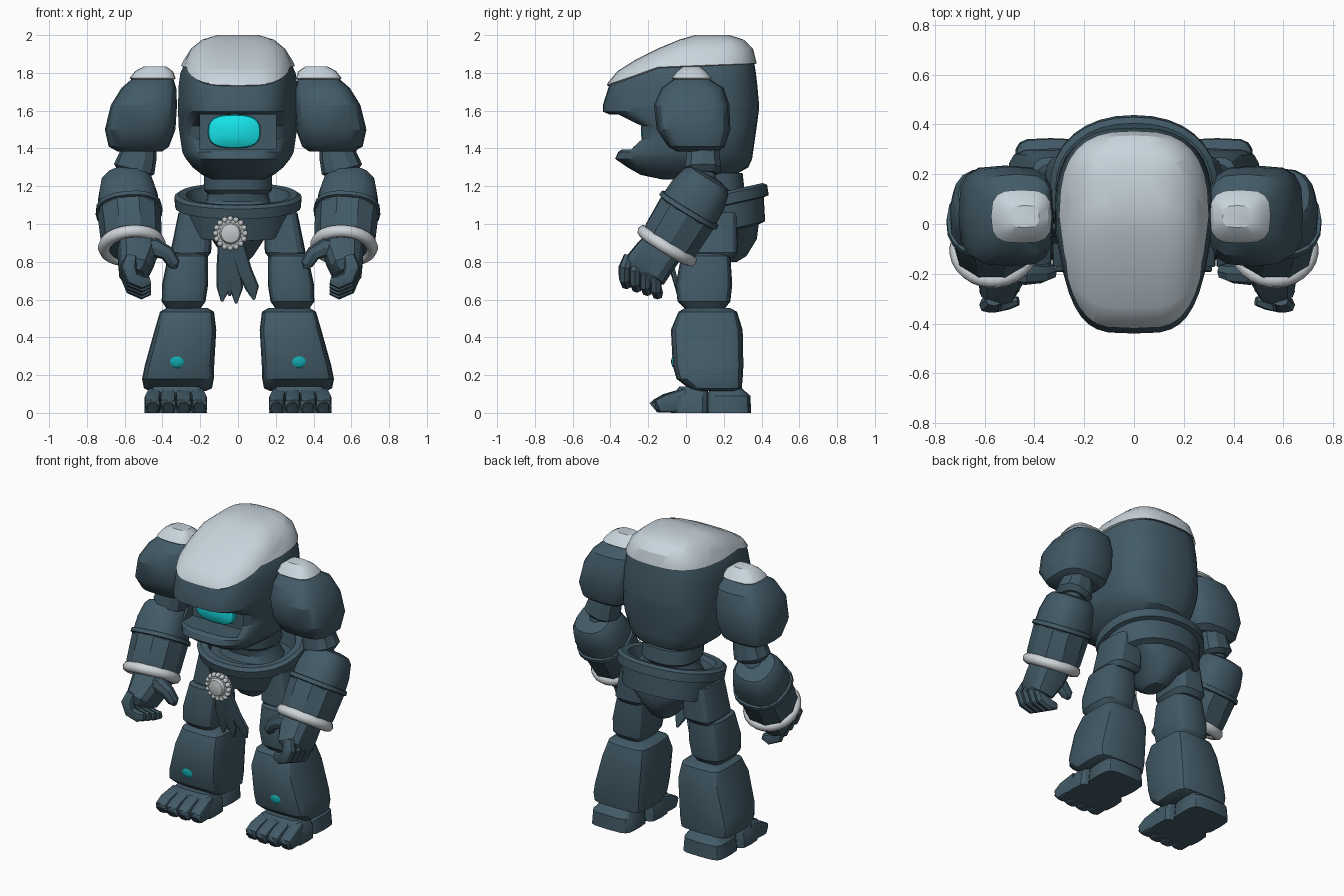
import bpy, bmesh, math
from mathutils import Vector, Matrix

if "Cube" in bpy.data.objects:
    bpy.data.objects.remove(bpy.data.objects["Cube"])


def material(name, rgb):
    m = bpy.data.materials.new(name)
    m.diffuse_color = (*rgb, 1)
    m.use_nodes = True
    m.node_tree.nodes["Principled BSDF"].inputs["Base Color"].default_value = m.diffuse_color
    return m


STONE = material("slate stone", (0.054, 0.102, 0.134))
SNOW = material("snow white", (0.58, 0.66, 0.72))
FUR = material("pale trim", (0.62, 0.66, 0.69))
SILVER = material("silver", (0.54, 0.57, 0.58))
GLOW = material("eye cyan", (0.008, 0.76, 0.80))
GEM = material("gem teal", (0.006, 0.38, 0.41))


def smooth(ob, angle=30):
    bpy.ops.object.select_all(action='DESELECT')
    ob.select_set(True)
    bpy.context.view_layer.objects.active = ob
    bpy.ops.object.shade_smooth_by_angle(angle=math.radians(angle))


def loft(name, rings, mat=STONE, n=16, e=2.0, s=1, path=False, close=False, taper=0, front_e=None, snow=()):
    """Skin superellipse rings (x, y, z, half_x, half_y); s mirrors, path turns rings along the line."""
    bm = bmesh.new()
    pts = [Vector(r[:3]) for r in rings]
    loops = []
    for i, r in enumerate(rings):
        u, v = Vector((0, 1, 0)), Vector((1, 0, 0))
        if path:
            t = (pts[min(i + 1, len(pts) - 1)] - pts[max(i - 1, 0)]).normalized()
            ref = Vector((1, 0, 0)) if abs(t.y) > 0.9 else Vector((0, 1, 0))
            u = (ref - t * ref.dot(t)).normalized()
            v = t.cross(u)
        loop = []
        for k in range(n):
            a = 2 * math.pi * k / n
            c, d = math.cos(a), math.sin(a)
            p = 2 / (front_e if front_e and d < 0 else e)
            c = math.copysign(abs(c) ** p, c)
            d = math.copysign(abs(d) ** p, d)
            q = pts[i] + v * c * r[3] + u * d * r[4]
            q.x *= s * (1 - taper * max(0, -q.y))
            loop.append(bm.verts.new(q))
        loops.append(loop)
    pairs = list(zip(loops, loops[1:])) + ([(loops[-1], loops[0])] if close else [])
    for a, b in pairs:
        for k in range(n):
            bm.faces.new((a[k], a[(k + 1) % n], b[(k + 1) % n], b[k]))
    if not close:
        bm.faces.new(loops[0])
        bm.faces.new(loops[-1])
    bmesh.ops.recalc_face_normals(bm, faces=bm.faces)
    if snow:  # slice along planes and raise everything above the lower one as snow
        planes = [(Vector(c), Vector(d).normalized()) for c, d in snow]

        def above(f):
            return any((f.calc_center_median() - c).dot(d) > 0.001 for c, d in planes)

        for c, d in planes:
            bmesh.ops.bisect_plane(bm, geom=bm.verts[:] + bm.edges[:] + bm.faces[:], plane_co=c, plane_no=d)
        top = [f for f in bm.faces if above(f)]
        res = bmesh.ops.extrude_face_region(bm, geom=top)
        bmesh.ops.delete(bm, geom=top, context='FACES_ONLY')
        bm.normal_update()
        moved = [g for g in res['geom'] if isinstance(g, bmesh.types.BMVert)]
        for w, nrm in [(w, w.normal.copy()) for w in moved]:
            w.co += nrm * 0.012
        for f in bm.faces:
            f.material_index = int(above(f))
    me = bpy.data.meshes.new(name)
    bm.to_mesh(me)
    bm.free()
    me.materials.append(mat)
    if snow:
        me.materials.append(SNOW)
    ob = bpy.data.objects.new(name, me)
    bpy.context.collection.objects.link(ob)
    smooth(ob)
    return ob


def ball(name, loc, scale, mat, seg=12):
    bpy.ops.mesh.primitive_uv_sphere_add(segments=seg, ring_count=8, location=loc)
    ob = bpy.context.object
    ob.name, ob.scale = name, scale
    ob.data.materials.append(mat)
    smooth(ob, 50)
    return ob


# Hunched body: z, front y, back y, half width
levels = [(1.235, -.12, .14, .13), (1.26, -.24, .26, .19), (1.30, -.31, .33, .24), (1.345, -.375, .35, .278),
          (1.38, -.36, .355, .295), (1.45, -.265, .365, .305), (1.52, -.265, .375, .315), (1.595, -.44, .385, .322),
          (1.63, -.44, .387, .322), (1.74, -.405, .377, .316), (1.80, -.355, .37, .305), (1.86, -.26, .36, .278),
          (1.92, -.14, .345, .24), (1.965, -.03, .30, .185), (1.988, .05, .23, .11)]
body = loft("body", [(0, (f + b) / 2, z, w, (b - f) / 2) for z, f, b, w in levels], n=32, e=2.8, front_e=3.8,
            taper=0.55, snow=[((0, -.395, 1.735), (0, -.36, 1)), ((0, -.14, 1.825), (0, -.045, 1))])
# Visor recess
bpy.ops.mesh.primitive_cube_add(size=1, location=(0, -.36, 1.487))
cutter = bpy.context.object
cutter.scale = (.40, .34, .185)
cutter.data.materials.append(STONE)
mod = body.modifiers.new("recess", 'BOOLEAN')
mod.operation, mod.object = 'DIFFERENCE', cutter
bpy.context.view_layer.objects.active = body
bpy.ops.object.modifier_apply(modifier="recess")
bpy.data.objects.remove(cutter)
smooth(body)

# Glowing eye, a shallow rounded dome
eye = loft("eye", [(0, 0, 0, .14, .09), (0, 0, .03, .135, .085), (0, 0, .048, .09, .055), (0, 0, .053, .03, .02)],
           GLOW, n=24, e=2.8)
eye.data.transform(Matrix.Translation((-.02, -.185, 1.49)) @ Matrix.Rotation(math.pi / 2, 4, 'X'))

# Waist, pelvis and tilted belt
loft("waist", [(0, .15, 1.0, .24, .20), (0, .15, 1.12, .17, .15), (0, .14, 1.16, .16, .15),
               (0, .14, 1.18, .18, .17), (0, .13, 1.27, .18, .17)], n=20, e=2.4)
loft("pelvis", [(0, .19, .80, .05, .08), (0, .19, .83, .08, .13), (0, .185, .92, .14, .19),
                (0, .165, 1.0, .25, .22), (0, .155, 1.08, .26, .22)], n=20, e=2.4)
profile = [(-.125, -.08), (-.115, -.04), (.01, -.02), (.015, .008), (.07, .012), (.085, -.01), (.08, -.05),
           (-.08, -.10)]
belt = loft("belt", [(0, 0, z, .325 + d, .28 + d) for z, d in profile], n=32, e=2.2, close=True)
belt.data.transform(Matrix.Translation((0, .16, 1.075)) @ Matrix.Rotation(.22, 4, 'X'))

# Round buckle with a beaded rim
BX, BY, BZ = -.04, -.15, .95
disc = loft("buckle", [(0, 0, -.03, .082, .082), (0, 0, .01, .08, .08), (0, 0, .012, .058, .058),
                       (0, 0, .03, .05, .05), (0, 0, .038, .02, .02)], SILVER, n=20)
disc.data.transform(Matrix.Translation((BX, BY, BZ)) @ Matrix.Rotation(math.pi / 2, 4, 'X'))
for k in range(16):
    a = k * math.pi / 8
    ball("buckle_bead", (BX + .077 * math.cos(a), BY, BZ + .077 * math.sin(a)), (.016, .02, .016), SILVER, 8)

# Hanging cloth tails
for top, tip, low in ((-.065, -.085, .59), (-.035, -.01, .58), (-.015, .085, .60), (-.045, -.045, .62)):
    mid = (top + tip) / 2
    loft("cloth_tail", [(top, -.11, .92, .04, .014), (mid, -.07, .75, .04, .014),
                        (tip * .9, -.045, .66, .036, .012), (tip, -.03, low, .006, .006)], n=8, e=3, path=True)

for s, side in ((-1, "left"), (1, "right")):
    # Legs
    loft(side + "_hip", [(.225, .14, 1.06, .09, .13), (.25, .135, .85, .108, .14), (.255, .13, .82, .09, .12)],
         n=16, e=4, s=s)
    loft(side + "_thigh", [(.265, .11, .85, .08, .09), (.265, .105, .83, .106, .13), (.28, .095, .68, .122, .15),
                           (.288, .095, .59, .116, .14), (.288, .10, .545, .085, .10)], n=16, e=4, s=s)
    loft(side + "_shin", [(.27, .115, .555, .11, .12), (.27, .115, .535, .143, .155), (.278, .11, .44, .163, .19),
                          (.31, .117, .25, .184, .187), (.318, .125, .18, .19, .175), (.318, .155, .13, .18, .14),
                          (.318, .155, .115, .145, .11)], n=16, e=5, s=s)
    ball(side + "_shin_gem", (s * .322, -.06, .272), (.044, .019, .036), GEM)
    # Feet with four toes and a heel block
    loft(side + "_foot", [(.33, .02, 0, .165, .10), (.33, .02, .08, .16, .10), (.325, .04, .14, .125, .075)],
         n=16, e=5, s=s)
    loft(side + "_heel", [(.335, .225, 0, .145, .12), (.335, .225, .09, .138, .116), (.33, .21, .135, .105, .08)],
         n=16, e=4.5, s=s)
    for k in range(4):
        x = .205 + k * .083
        y = -.172 + (.012 if k in (0, 3) else 0)
        inner = .33 + (x - .33) * .9
        loft(side + "_toe", [(x, y, .026, .026, .034), (x, y + .012, .036, .036, .040), (x, y + .06, .05, .05, .0415),
                             (inner, .0, .066, .066, .040)], n=16, e=5, s=s, path=True)

    # Shoulder block with a snow cap
    dx = .01 if s < 0 else -.015
    loft(side + "_shoulder", [(.51 + dx, .06, 1.385, .12, .11), (.515 + dx, .055, 1.41, .16, .15),
                              (.508 + dx, .04, 1.50, .187, .195), (.488 + dx, .03, 1.63, .175, .20),
                              (.462 + dx, .035, 1.72, .145, .165), (.443 + dx, .03, 1.765, .112, .098),
                              (.435 + dx, .03, 1.80, .092, .07), (.43 + dx, .03, 1.823, .055, .04)],
         n=16, e=3.4, s=s, snow=[((0, 0, 1.764), (0, 0, 1))])
    # Fluted upper arm and elbow ball
    loft(side + "_upper_arm", [(.525, .09, 1.43, .095, .085), (.53, .09, 1.36, .10, .092), (.55, .09, 1.29, .11, .10),
                               (.555, .09, 1.265, .08, .075)], n=10, e=2.4, s=s, path=True)
    ball(side + "_elbow", (s * .565, .095, 1.24), (.065, .065, .065), STONE)

    # Forearm built along its slanted axis
    A, B = Vector((.59, .115, 1.235)), Vector((.562, -.10, .885))

    def along(rows):
        return [(*A.lerp(B, t), r, r) for t, r in rows]

    loft(side + "_forearm", along([(-.06, .06), (-.03, .115), (.04, .138), (.25, .158), (.5, .163), (.55, .15)]),
         n=16, e=2.5, s=s, path=True)
    loft(side + "_arm_band", along([(.42, .15), (.43, .175), (.49, .178), (.51, .15)]), n=20, e=2.3, s=s, path=True)
    loft(side + "_bracer", along([(.5, .168), (.9, .162), (1.04, .145), (1.06, .09)]), n=10, e=2.2, s=s, path=True)
    axis = B - A
    axis.x *= s
    bpy.ops.mesh.primitive_torus_add(major_segments=28, minor_segments=8, major_radius=.146, minor_radius=.034,
                                     location=(s * B.x, B.y, B.z), rotation=axis.to_track_quat('Z', 'Y').to_euler())
    cuff = bpy.context.object
    cuff.name = side + "_fur_cuff"
    cuff.data.materials.append(FUR)
    smooth(cuff, 60)

    # Hand: palm, curled fingers and thumb
    h = -.025 if s < 0 else .0
    loft(side + "_palm", [(.555 + h, -.10, .90, .11, .11), (.56 + h, -.16, .83, .105, .12),
                          (.575 + h, -.22, .75, .08, .125), (.575 + h, -.235, .72, .05, .09)],
         n=12, e=3, s=s, path=True)
    for k in range(4):
        y, z = -.325 + k * .055, .80 - k * .018
        loft(side + "_finger", [(.59 + h, y + .02, z + .03, .03, .025), (.605 + h, y, z - .03, .042, .032),
                                (.585 + h, y, z - .085, .039, .031), (.53 + h, y + .01, z - .11, .036, .029),
                                (.49 + h, y + .015, z - .10, .022, .018)], n=8, e=2.6, s=s, path=True)
    loft(side + "_thumb", [(.54 + h, -.19, .86, .05, .045), (.46 + h, -.20, .875, .05, .045),
                           (.40 + h, -.20, .845, .04, .038), (.365 + h, -.19, .79, .034, .032),
                           (.36 + h, -.185, .765, .015, .015)], n=8, e=2.6, s=s, path=True)
